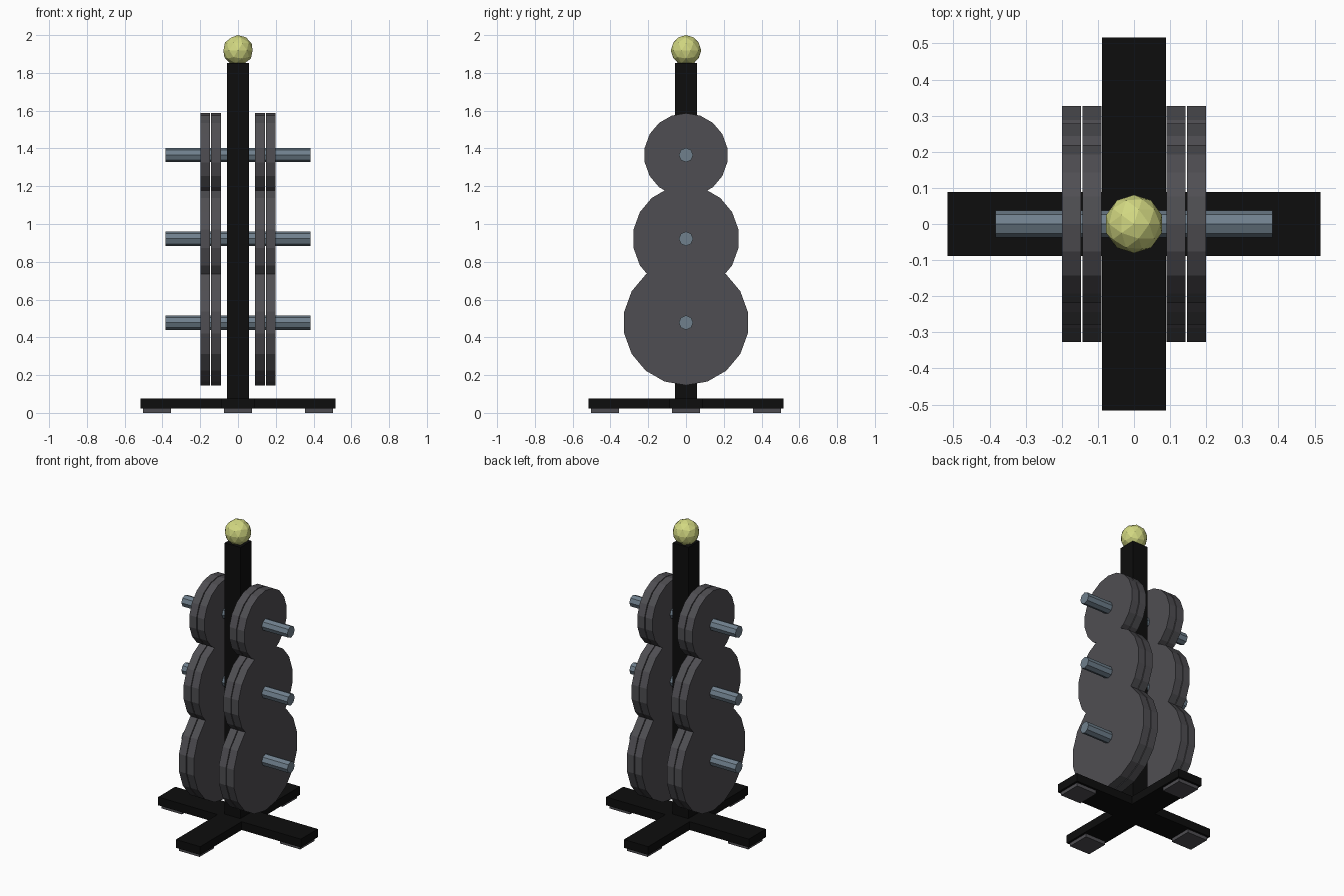
import bpy, math

if "Cube" in bpy.data.objects:
    bpy.data.objects.remove(bpy.data.objects["Cube"])


def material(name, rgb):
    m = bpy.data.materials.new(name)
    m.diffuse_color = (*rgb, 1)
    m.use_nodes = True
    m.node_tree.nodes["Principled BSDF"].inputs["Base Color"].default_value = m.diffuse_color
    return m


BLACK = material("black steel", (0.004, 0.004, 0.004))
GREY = material("grey rubber", (0.078, 0.076, 0.085))
STEEL = material("blue grey steel", (0.16, 0.215, 0.265))
YELLOW = material("pale yellow", (0.64, 0.68, 0.22))


def finish(name, mat):
    ob = bpy.context.object
    ob.name = name
    ob.data.materials.append(mat)
    return ob


def box(name, mat, center, size):
    bpy.ops.mesh.primitive_cube_add(size=1, location=center)
    bpy.context.object.scale = size
    bpy.ops.object.transform_apply(location=False, rotation=False, scale=True)
    return finish(name, mat)


def rod_x(name, mat, x0, x1, z, radius, sides):
    # cylinder along x with one corner pointing up
    bpy.ops.mesh.primitive_cylinder_add(
        vertices=sides, radius=radius, depth=x1 - x0,
        location=((x0 + x1) / 2, 0, z), rotation=(math.pi / 2, 0, math.pi / 2))
    return finish(name, mat)


# cross-shaped base, extruded from a plus outline
L, W, Z0, Z1 = 0.517, 0.088, 0.022, 0.076
arm = [(L, -W), (L, W), (W, W)]
plan = []
for k in range(4):
    c, s = round(math.cos(k * math.pi / 2)), round(math.sin(k * math.pi / 2))
    plan += [(x * c - y * s, x * s + y * c) for x, y in arm]
n = len(plan)
verts = [(x, y, z) for z in (Z0, Z1) for x, y in plan]
faces = [tuple(reversed(range(n))), tuple(range(n, 2 * n))]
faces += [(i, (i + 1) % n, (i + 1) % n + n, i + n) for i in range(n)]
mesh = bpy.data.meshes.new("base")
mesh.from_pydata(verts, [], faces)
mesh.materials.append(BLACK)
bpy.context.collection.objects.link(bpy.data.objects.new("base", mesh))

# rubber feet under the arm ends
for dx, dy in ((1, 0), (-1, 0), (0, 1), (0, -1)):
    box("foot", GREY, (dx * 0.429, dy * 0.429, Z0 / 2), (0.148, 0.148, Z0))

# upright post and ball on top
box("post", BLACK, (0, 0, (Z1 + 1.853) / 2), (0.114, 0.114, 1.853 - Z1))
bpy.ops.mesh.primitive_ico_sphere_add(subdivisions=2, radius=0.081,
                                      location=(0, 0, 1.919))
finish("top_ball", YELLOW)

# pegs with two plates on each side of the post
for z, radius in ((0.478, 0.332), (0.922, 0.282), (1.365, 0.222)):
    rod_x("peg", STEEL, -0.384, 0.384, z, 0.038, 8)
    for x0, x1 in ((0.09, 0.142), (0.147, 0.199)):
        rod_x("plate_right", GREY, x0, x1, z, radius, 18)
        rod_x("plate_left", GREY, -x1, -x0, z, radius, 18)
